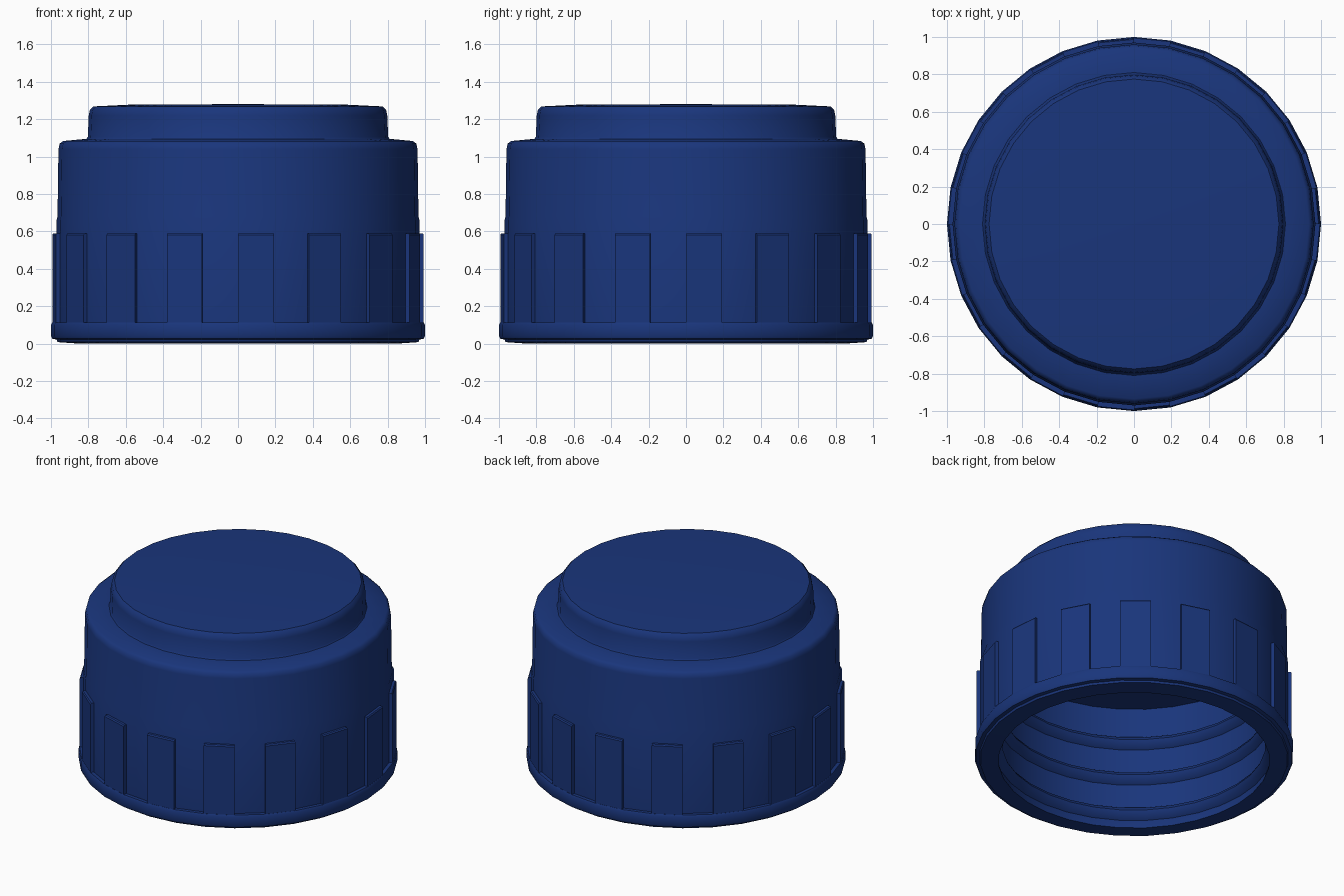
import bpy, bmesh
from math import sin, cos, tau, radians

if "Cube" in bpy.data.objects:
    bpy.data.objects.remove(bpy.data.objects["Cube"])

SEGS = 32
mat = bpy.data.materials.new("blue_plastic")
mat.diffuse_color = (0.010, 0.036, 0.20, 1)
mat.use_nodes = True
mat.node_tree.nodes["Principled BSDF"].inputs["Base Color"].default_value = mat.diffuse_color


def ring_point(r, z, k):
    a = tau * k / SEGS
    return (r * cos(a), r * sin(a), z)


def finish(bm, name, angle):
    bmesh.ops.recalc_face_normals(bm, faces=bm.faces)
    me = bpy.data.meshes.new(name)
    bm.to_mesh(me)
    bm.free()
    ob = bpy.data.objects.new(name, me)
    bpy.context.collection.objects.link(ob)
    me.materials.append(mat)
    bpy.ops.object.select_all(action='DESELECT')
    ob.select_set(True)
    bpy.context.view_layer.objects.active = ob
    bpy.ops.object.shade_smooth_by_angle(angle=radians(angle))
    return ob


# Outer wall profile, from the bottom rim up to the top disc
outer = [(0.965, 0.008), (0.97, 0.022), (0.993, 0.026), (1.0, 0.04), (1.0, 0.10), (0.994, 0.112),
         (0.97, 0.112), (0.97, 0.66), (0.965, 0.68), (0.96, 1.04), (0.953, 1.07),
         (0.935, 1.083), (0.81, 1.095), (0.803, 1.105), (0.798, 1.22),
         (0.792, 1.25), (0.775, 1.268), (0.55, 1.279)]

# Inner wall profile with rounded thread ridges, from the ceiling down to the rim
inner = [(0.87, 0.87)]
for z in (0.615, 0.36, 0.105):
    inner += [(0.87, z + 0.05), (0.84, z + 0.035), (0.825, z + 0.01),
              (0.84, z - 0.02), (0.87, z - 0.04)]
inner += [(0.86, 0.04), (0.85, 0.0)]

# Cap shell: the whole profile turned around z, closed by the top and ceiling discs
bm = bmesh.new()
profile = outer[::-1] + inner[::-1]
rings = [[bm.verts.new(ring_point(r, z, k)) for k in range(SEGS)] for r, z in profile]
for a, b in zip(rings, rings[1:]):
    for k in range(SEGS):
        n = (k + 1) % SEGS
        bm.faces.new((a[k], a[n], b[n], b[k]))
for ring, z in ((rings[0], 1.28), (rings[-1], 0.87)):
    centre = bm.verts.new((0, 0, z))
    for k in range(SEGS):
        bm.faces.new((ring[k], ring[(k + 1) % SEGS], centre))
finish(bm, "cap_shell", 42)

# Grip ribs: a raised block on every second side
bm = bmesh.new()
for k in range(0, SEGS, 2):
    loops = []
    for r, z in ((0.96, 0.105), (0.993, 0.105), (0.993, 0.582), (0.987, 0.59), (0.96, 0.59)):
        loops.append([bm.verts.new(ring_point(r, z, k + i)) for i in (0, 1)])
    for a, b in zip(loops, loops[1:] + loops[:1]):
        bm.faces.new((a[0], a[1], b[1], b[0]))
    for i in (0, 1):
        bm.faces.new([l[i] for l in loops])
finish(bm, "grip_ribs", 30)
